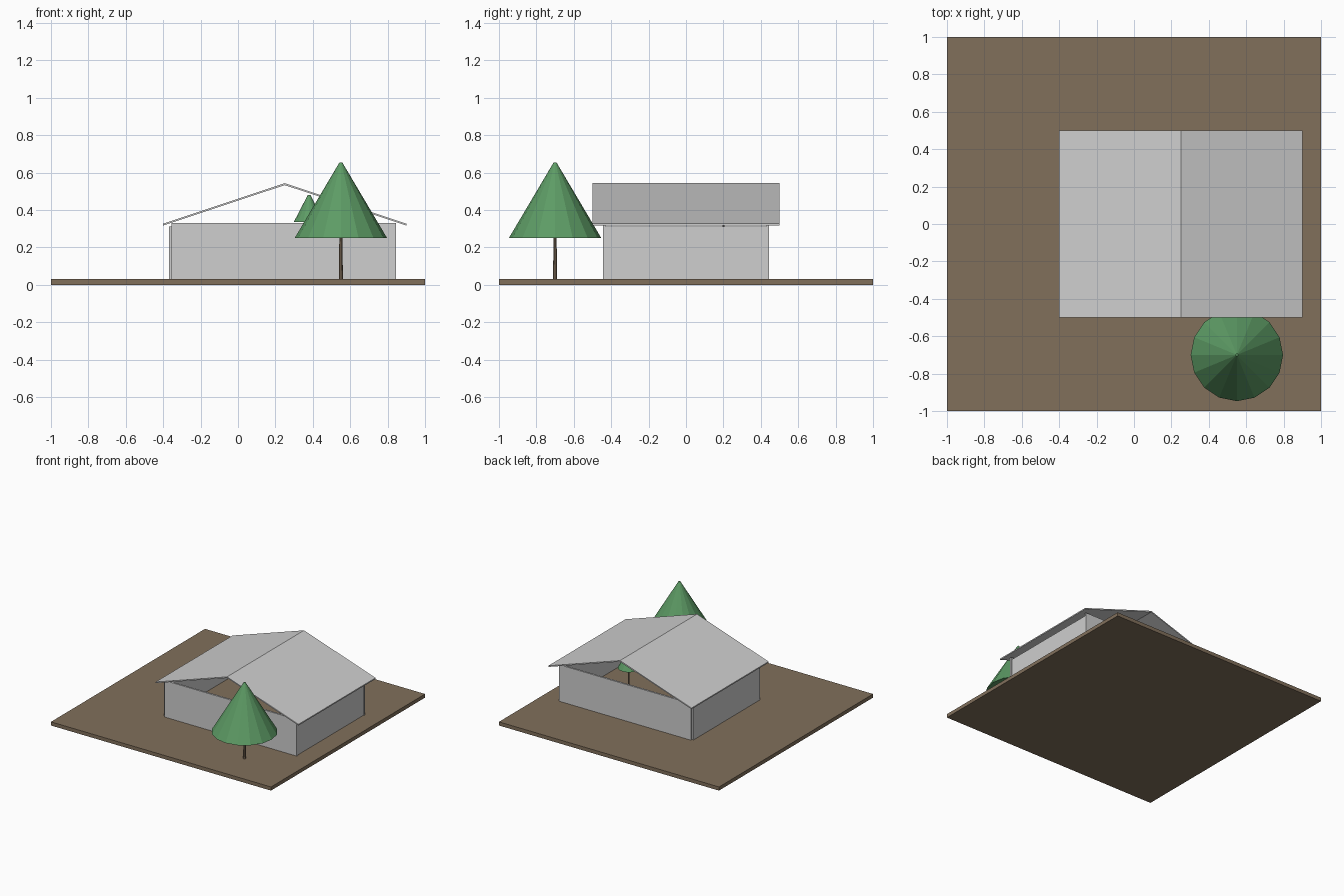
import bpy
import bmesh

cube = bpy.data.objects.get("Cube")
if cube:
    bpy.data.objects.remove(cube, do_unlink=True)


def material(name, color):
    m = bpy.data.materials.new(name)
    m.use_nodes = True
    m.diffuse_color = (*color, 1)
    m.node_tree.nodes["Principled BSDF"].inputs["Base Color"].default_value = (*color, 1)
    return m


GREY = material("light grey", (0.62, 0.62, 0.62))
BROWN = material("earth brown", (0.22, 0.16, 0.105))
GREEN = material("leaf green", (0.11, 0.33, 0.13))


def finish(name, bm, mat):
    bmesh.ops.recalc_face_normals(bm, faces=bm.faces)
    mesh = bpy.data.meshes.new(name)
    bm.to_mesh(mesh)
    bm.free()
    mesh.materials.append(mat)
    obj = bpy.data.objects.new(name, mesh)
    bpy.context.collection.objects.link(obj)
    return obj


def box(name, xs, ys, zs, mat):
    bm = bmesh.new()
    bmesh.ops.create_cube(bm, size=1)
    for v in bm.verts:
        v.co = [r[0] if c < 0 else r[1] for c, r in zip(v.co, (xs, ys, zs))]
    return finish(name, bm, mat)


def cone(name, x, y, z0, z1, r0, r1, sides, mat):
    bm = bmesh.new()
    bmesh.ops.create_cone(bm, cap_ends=True, segments=sides,
                          radius1=r0, radius2=r1, depth=z1 - z0)
    bmesh.ops.translate(bm, verts=bm.verts, vec=(x, y, (z0 + z1) / 2))
    return finish(name, bm, mat)


# Ground slab
GROUND = 0.03
box("ground", (-1, 1), (-1, 1), (0, GROUND), BROWN)

# Thin walls: long ones at front and back, lower ones at the sides
for name, y0, y1 in (("front_wall", -0.445, -0.43), ("back_wall", 0.43, 0.445)):
    box(name, (-0.355, 0.845), (y0, y1), (GROUND, 0.33), GREY)
for name, x0, x1 in (("left_wall", 0.825, 0.84), ("right_wall", -0.37, -0.355)):
    box(name, (x0, x1), (-0.43, 0.43), (GROUND, 0.312), GREY)

# Gable roof: thin folded profile extruded front to back
profile = [(-0.4, 0.327), (0.25, 0.543), (0.9, 0.327),
           (0.9, 0.317), (0.25, 0.533), (-0.4, 0.317)]
bm = bmesh.new()
outer = [[bm.verts.new((x, y, z)) for x, z in profile] for y in (-0.5, 0.5)]
n = len(profile)
for i in range(n):
    j = (i + 1) % n
    bm.faces.new((outer[0][i], outer[0][j], outer[1][j], outer[1][i]))
for ring in outer:
    for a in (0, 1):
        bm.faces.new([ring[k] for k in (a, a + 1, 4 - a, 5 - a)])
finish("roof", bm, GREY)

# Trees: one in front, a small one under the roof
for name, x, y, base, top, radius, trunk in (
        ("large_tree", 0.55, -0.7, 0.25, 0.655, 0.247, 0.011),
        ("small_tree", 0.38, 0.2, 0.335, 0.48, 0.082, 0.006)):
    cone(name + "_trunk", x, y, GROUND, base, trunk, trunk * 0.75, 8, BROWN)
    cone(name + "_foliage", x, y, base, top, radius, 0.007, 16, GREEN)
